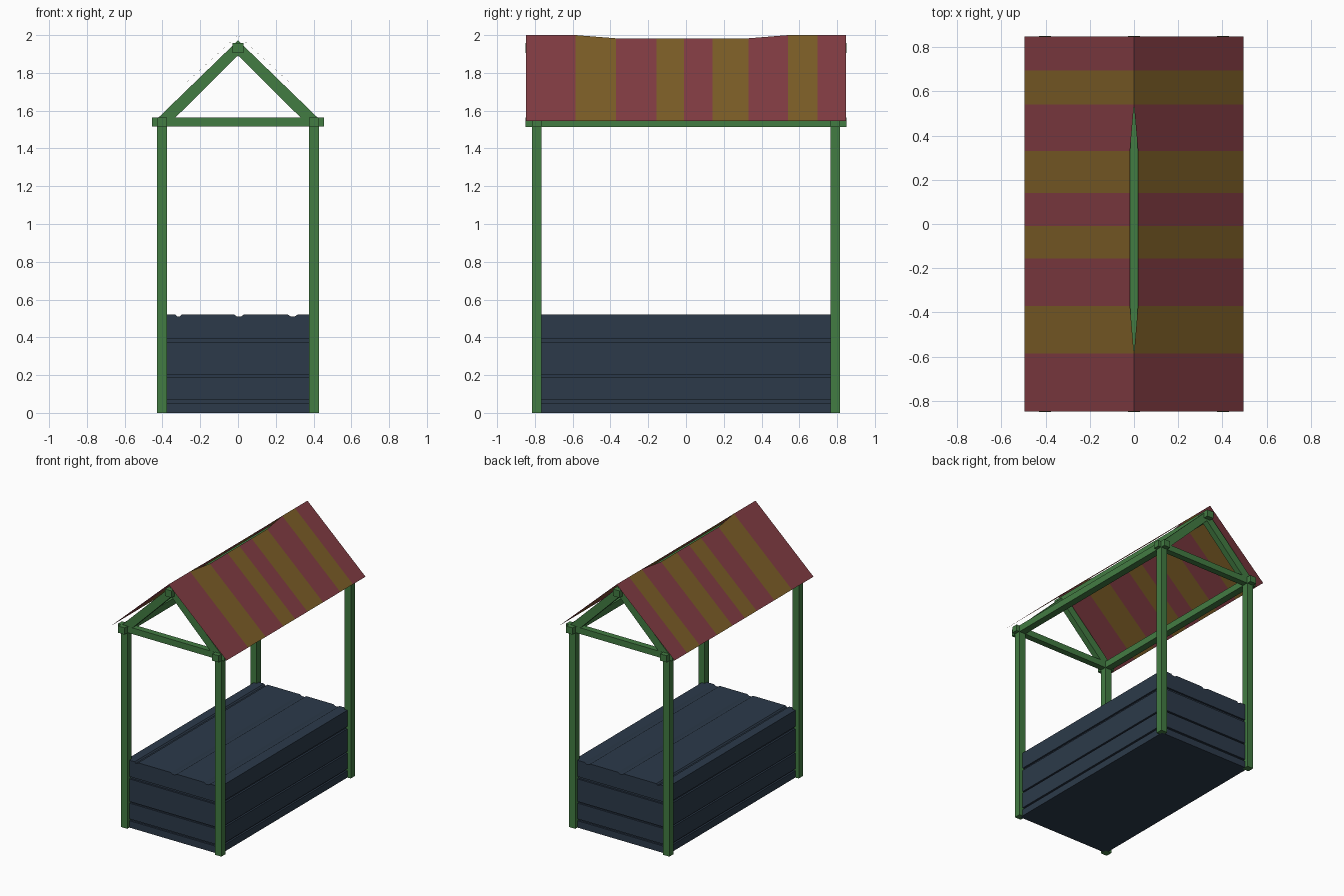
import bpy, bmesh

if "Cube" in bpy.data.objects:
    bpy.data.objects.remove(bpy.data.objects["Cube"])

def material(name, rgb):
    m = bpy.data.materials.new(name)
    m.diffuse_color = (*rgb, 1)
    m.use_nodes = True
    m.node_tree.nodes["Principled BSDF"].inputs["Base Color"].default_value = m.diffuse_color
    return m

GREEN = material("green_paint", (0.055, 0.20, 0.055))
NAVY = material("navy_boards", (0.025, 0.042, 0.068))
RED = material("red_cloth", (0.22, 0.045, 0.055))
GOLD = material("gold_cloth", (0.20, 0.11, 0.02))

def finish(name, bm, mats, recalc=True):
    if recalc:
        bmesh.ops.recalc_face_normals(bm, faces=bm.faces)
    me = bpy.data.meshes.new(name)
    bm.to_mesh(me)
    bm.free()
    for m in mats:
        me.materials.append(m)
    ob = bpy.data.objects.new(name, me)
    bpy.context.collection.objects.link(ob)
    return ob

def prism(name, profile, y0, y1, mat):
    """Extrude an (x, z) outline along y."""
    bm = bmesh.new()
    f = bm.faces.new([bm.verts.new((x, y0, z)) for x, z in profile])
    ext = bmesh.ops.extrude_face_region(bm, geom=[f])["geom"]
    bmesh.ops.translate(bm, vec=(0, y1 - y0, 0),
                        verts=[v for v in ext if isinstance(v, bmesh.types.BMVert)])
    return finish(name, bm, [mat])

def box(name, x0, x1, y0, y1, z0, z1, mat):
    return prism(name, [(x0, z0), (x1, z0), (x1, z1), (x0, z1)], y0, y1, mat)

# Timber frame: posts, cross beams, side beams, rafters, ridge
for sx, side in ((-1, "left"), (1, "right")):
    box(f"{side}_side_beam", sx*0.402 - 0.027, sx*0.402 + 0.027, -0.85, 0.85, 1.513, 1.565, GREEN)
    for sy, end in ((-1, "front"), (1, "back")):
        y0, y1 = sy*0.79 - 0.026, sy*0.79 + 0.026
        box(f"{end}_{side}_post", sx*0.402 - 0.027, sx*0.402 + 0.027, y0, y1, 0, 1.55, GREEN)
        prism(f"{end}_{side}_rafter",
              [(0, 1.972), (sx*0.425, 1.56), (sx*0.335, 1.56), (0, 1.892)],
              y0 + 0.003, y1 - 0.003, GREEN)
for sy, end in ((-1, "front"), (1, "back")):
    box(f"{end}_cross_beam", -0.455, 0.455, sy*0.79 - 0.024, sy*0.79 + 0.024, 1.515, 1.563, GREEN)
box("ridge_beam", -0.028, 0.028, -0.85, 0.85, 1.905, 1.958, GREEN)

# Boarded base: stacked rectangular rings with recessed grooves between boards
HX, HY, D = 0.40, 0.79, 0.014
rings = [(0, 0)]
for z, h in ((0.06, 0.007), (0.195, 0.006), (0.385, 0.009)):
    rings += [(z - h, 0), (z - h, D), (z + h, D), (z + h, 0)]
rings.append((0.50, 0))
bm = bmesh.new()
loops = [[bm.verts.new((sx*(HX - d), sy*(HY - d), z))
          for sx, sy in ((-1, -1), (1, -1), (1, 1), (-1, 1))] for z, d in rings]
for a, b in zip(loops, loops[1:]):
    for i in range(4):
        j = (i + 1) % 4
        bm.faces.new((a[i], a[j], b[j], b[i]))
bm.faces.new(loops[0])
bm.faces.new(loops[-1])
finish("boarded_base", bm, [NAVY])

# Top boards with shallow seams running lengthwise
top = [(-HX, 0.50), (-HX, 0.52)]
for x, w in ((-0.315, 0.015), (0.005, 0.025), (0.29, 0.025)):
    top += [(x - w, 0.52), (x - w*0.4, 0.51), (x + w*0.4, 0.51), (x + w, 0.52)]
top += [(HX, 0.52), (HX, 0.50)]
prism("top_boards", top, -HY, HY, NAVY)

# Striped cloth roof, parted slightly along the middle of the ridge
ys = [-0.848, -0.585, -0.37, -0.155, -0.01, 0.14, 0.33, 0.54, 0.695, 0.848]
bm = bmesh.new()
for s in (-1, 1):
    rows = []
    for i, y in enumerate(ys):
        parted = 2 <= i <= 6
        rows.append((bm.verts.new((s*0.496, y, 1.545)),
                     bm.verts.new((s*0.018 if parted else 0, y, 1.983 if parted else 2.0))))
    for i, (a, b) in enumerate(zip(rows, rows[1:])):
        quad = (a[0], b[0], b[1], a[1])
        f = bm.faces.new(quad if s > 0 else quad[::-1])
        f.material_index = i % 2
bmesh.ops.remove_doubles(bm, verts=bm.verts, dist=0.0005)
finish("striped_roof", bm, [RED, GOLD], recalc=False)
